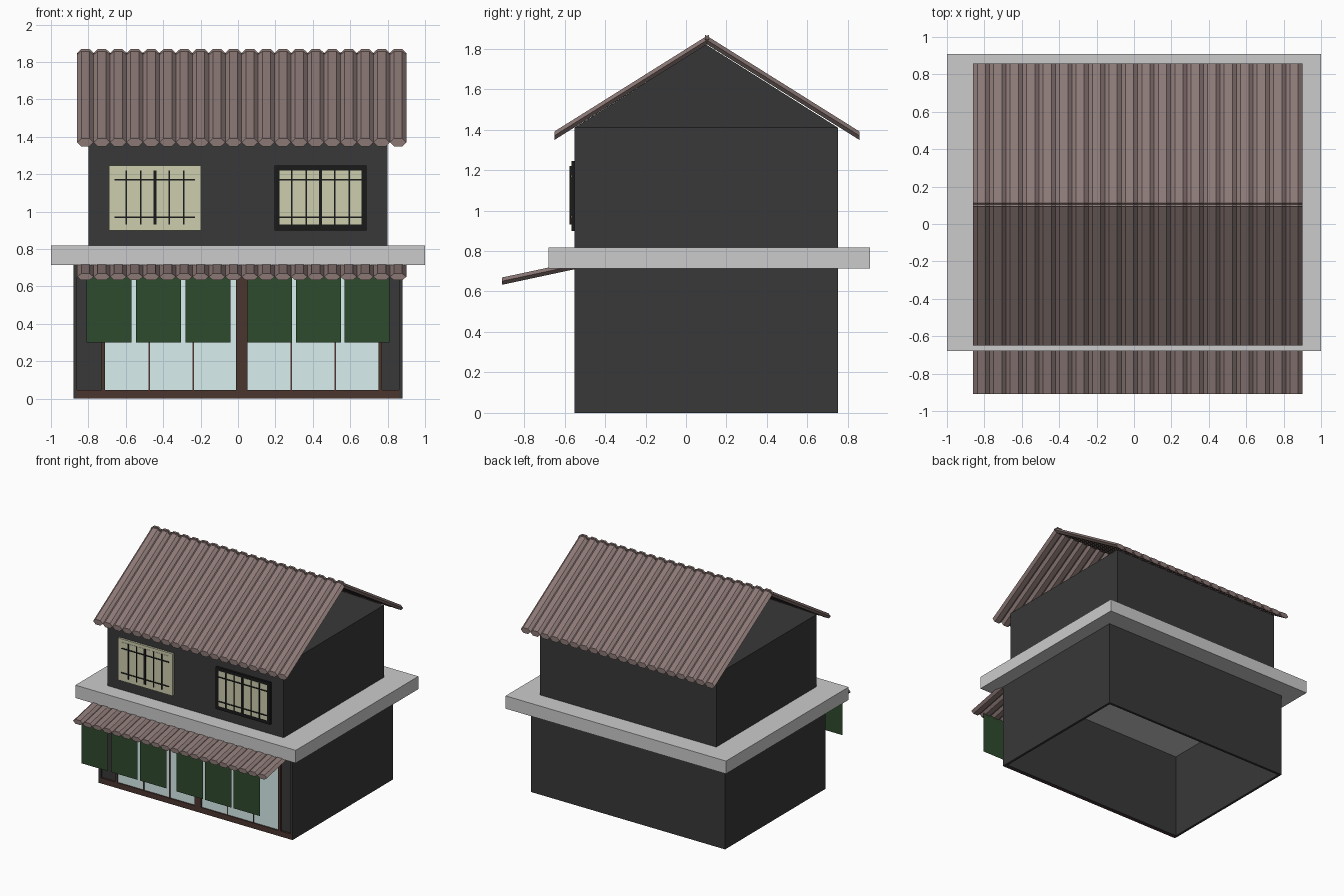
import bpy, bmesh, math
from mathutils import Vector

if "Cube" in bpy.data.objects:
    bpy.data.objects.remove(bpy.data.objects["Cube"])


def material(name, r, g, b):
    m = bpy.data.materials.new(name)
    m.diffuse_color = (r, g, b, 1)
    m.use_nodes = True
    m.node_tree.nodes["Principled BSDF"].inputs["Base Color"].default_value = m.diffuse_color
    return m


DARK = material("dark_plaster", .04, .04, .04)
BLACK = material("black_lattice", .01, .01, .01)
TILE = material("roof_tile", .26, .19, .18)
GREEN = material("green_cloth", .028, .07, .026)
GLASS = material("pale_glass", .70, .86, .86)
PAPER = material("window_paper", .61, .61, .42)
BROWN = material("brown_wood", .07, .035, .028)


def finish(name, bm, mat=None):
    bmesh.ops.recalc_face_normals(bm, faces=bm.faces)
    me = bpy.data.meshes.new(name)
    bm.to_mesh(me)
    bm.free()
    ob = bpy.data.objects.new(name, me)
    bpy.context.collection.objects.link(ob)
    if mat:
        me.materials.append(mat)
    return ob


def box(name, x, y, z, mat=None):
    """Box from (min, max) ranges on each axis."""
    bm = bmesh.new()
    bmesh.ops.create_cube(bm, size=1)
    for v in bm.verts:
        v.co = Vector([(r[0] + r[1]) / 2 + c * (r[1] - r[0]) for r, c in zip((x, y, z), v.co)])
    return finish(name, bm, mat)


def tile_rows(name, start, end, height, count=20, left=-.86, right=.90):
    """Side-by-side flattened hexagonal bars running from start to end, each (y, z)."""
    bm = bmesh.new()
    r = (right - left) / count / 2
    for i in range(count):
        cx = left + r * (2 * i + 1)
        rings = []
        for y, z in (start, end):
            rings.append([bm.verts.new((cx + r * math.cos(k * math.pi / 3), y,
                                        z + height / 2 * math.sin(k * math.pi / 3) / .866))
                          for k in range(6)])
        a, b = rings
        bm.faces.new(a)
        bm.faces.new(b[::-1])
        for k in range(6):
            bm.faces.new((a[k], a[k - 1], b[k - 1], b[k]))
    return finish(name, bm, TILE)


# Ground floor: thin walls, open underneath
for side, s in (("left", -1), ("right", 1)):
    box(side + "_wall", sorted((s * .86, s * .88)), (-.55, .75), (0, .715), DARK)
box("back_wall", (-.87, .87), (.73, .75), (0, .715), DARK)
box("front_wall", (-.87, .87), (-.535, -.515), (0, .715), DARK)

# Shop front: wood frame, glass and mullions
box("door_sill", (-.87, .87), (-.55, -.53), (0, .045), BROWN)
box("door_header", (-.73, .77), (-.55, -.53), (.66, .71), BROWN)
for name, x in (("left_jamb", (-.73, -.71)), ("centre_post", (-.01, .05)), ("right_jamb", (.75, .77))):
    box(name, x, (-.55, -.53), (.045, .71), BROWN)
for name, x0 in (("left", -.71), ("right", .05)):
    box(name + "_shop_glass", (x0, x0 + .70), (-.54, -.53), (.045, .66), GLASS)
    for i in (1, 2):
        x = x0 + .235 * i
        box(f"{name}_mullion_{i}", (x - .004, x + .004), (-.545, -.535), (.045, .66), BROWN)

# Hanging cloth panels below the awning
for i, x in enumerate((-.81, -.545, -.28, .05, .31, .57)):
    bm = bmesh.new()
    bm.faces.new([bm.verts.new((x + dx, -.87, z))
                  for dx, z in ((0, .30), (.24, .30), (.24, .65), (0, .65))])
    finish(f"cloth_panel_{i + 1}", bm, GREEN)

# Slab between the floors
box("floor_slab", (-1, 1), (-.68, .91), (.713, .818))

# Upper floor with a low pyramid cap under the roof
box("upper_floor", (-.80, .80), (-.55, .75), (.818, 1.41), DARK)
bm = bmesh.new()
base = [bm.verts.new((x, y, 1.41)) for x, y in ((-.8, -.55), (.8, -.55), (.8, .75), (-.8, .75))]
apex = bm.verts.new((0, .10, 1.82))
bm.faces.new(base)
for i in range(4):
    bm.faces.new((base[i - 1], base[i], apex))
finish("roof_core", bm, DARK)

# Tiled roof slopes and awning
tile_rows("front_roof", (-.65, 1.37), (.113, 1.848), .042)
tile_rows("back_roof", (.857, 1.37), (.094, 1.848), .042)
tile_rows("awning", (-.91, .651), (-.55, .728), .036)

# Upper windows with lattice bars
for name, cx, frame, half in (("left", -.444, PAPER, .215), ("right", .441, BLACK, .22)):
    box(name + "_window_frame", (cx - .246, cx + .246), (-.567, -.55), (.90, 1.245), frame)
    box(name + "_window_pane", (cx - .22, cx + .22), (-.569, -.555), (.93, 1.22), PAPER)
    for i, dx in enumerate((-.153, -.077, 0, .077, .153)):
        w = .009 if i == 2 else .004
        box(f"{name}_window_bar_{i + 1}", (cx + dx - w, cx + dx + w), (-.575, -.56), (.93, 1.22), BLACK)
    for i, z in enumerate((.97, 1.17)):
        box(f"{name}_window_rail_{i + 1}", (cx - half, cx + half), (-.574, -.56), (z - .004, z + .004), BLACK)
